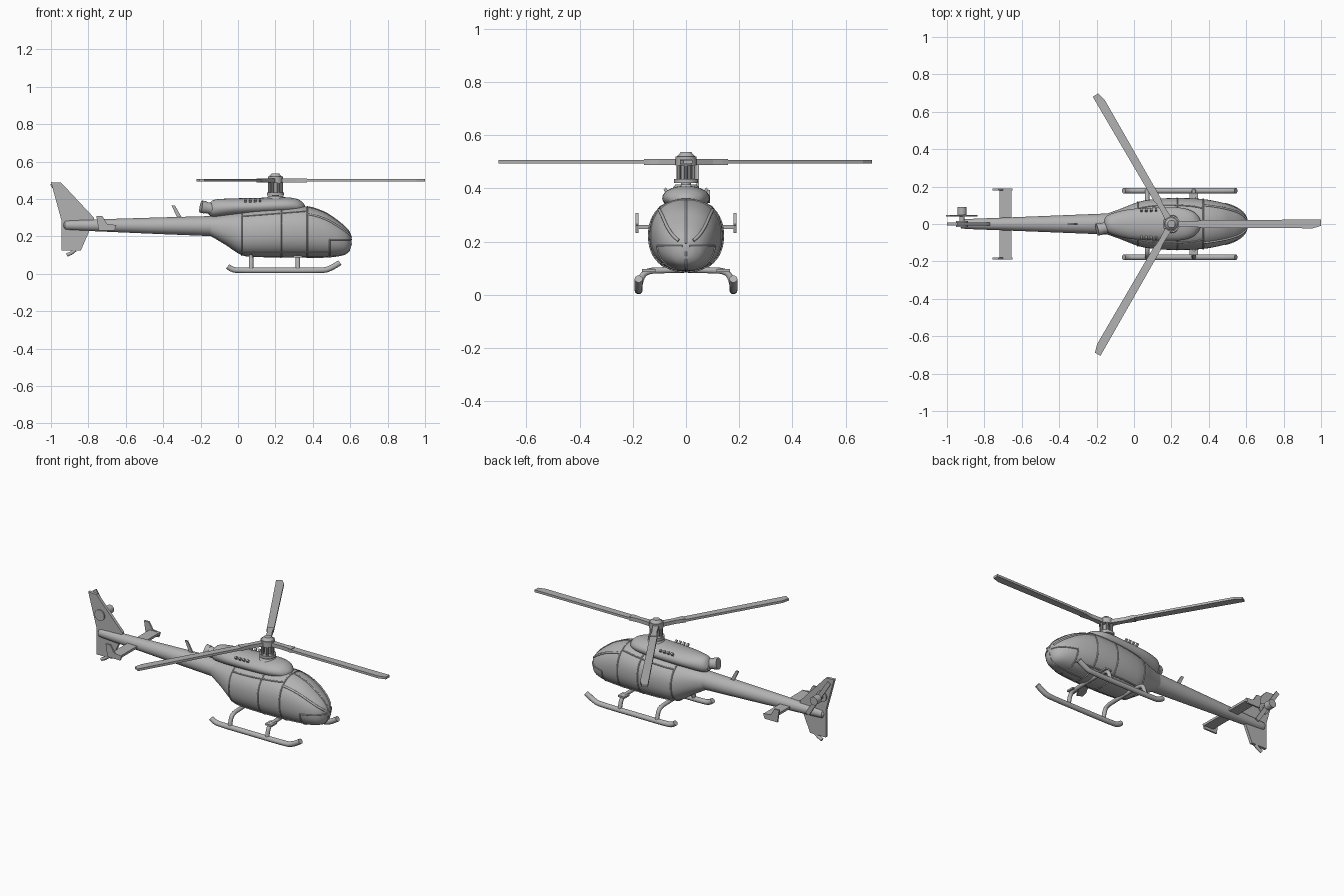
import bpy, bmesh
from math import sin, cos, pi, radians, copysign
from mathutils import Matrix, Vector

if "Cube" in bpy.data.objects:
    bpy.data.objects.remove(bpy.data.objects["Cube"])

grey = bpy.data.materials.new("plain grey")
grey.use_nodes = True
grey.diffuse_color = (0.45, 0.45, 0.45, 1)
grey.node_tree.nodes["Principled BSDF"].inputs["Base Color"].default_value = grey.diffuse_color


def add(name, data, smooth=False):
    obj = bpy.data.objects.new(name, data)
    bpy.context.collection.objects.link(obj)
    data.materials.append(grey)
    if smooth:
        bpy.ops.object.select_all(action='DESELECT')
        obj.select_set(True)
        bpy.context.view_layer.objects.active = obj
        bpy.ops.object.shade_smooth_by_angle(angle=radians(35))
    return obj


def from_bmesh(name, bm, smooth=False):
    bmesh.ops.recalc_face_normals(bm, faces=bm.faces)
    mesh = bpy.data.meshes.new(name)
    bm.to_mesh(mesh)
    bm.free()
    return add(name, mesh, smooth)


def densify(stations, steps=5):
    """Catmull-Rom smoothing of (x, bottom, top, half width) stations."""
    rows = [Vector(s) for s in stations]
    out = []
    for i in range(len(rows) - 1):
        a, b, c = rows[max(i - 1, 0)], rows[i], rows[i + 1]
        d = rows[min(i + 2, len(rows) - 1)]
        for k in range(steps):
            t = k / steps
            out.append(b + (c - a) * t / 2 + (a * 2 - b * 5 + c * 4 - d) * t * t / 2
                       + (b * 3 - a - c * 3 + d) * t ** 3 / 2)
    return out + [rows[-1]]


def section(row, angle, power):
    x, low, high, half = row
    c, s = cos(angle), sin(angle)
    y = half * copysign(abs(c) ** (2 / power), c)
    z = (low + high) / 2 + (high - low) / 2 * copysign(abs(s) ** (2 / power), s)
    return Vector((x, y, z))


def loft(name, rows, power=2.0, count=40):
    bm = bmesh.new()
    rings = [[bm.verts.new(section(r, 2 * pi * k / count, power)) for k in range(count)] for r in rows]
    for a, b in zip(rings, rings[1:]):
        for k in range(count):
            j = (k + 1) % count
            bm.faces.new((a[k], a[j], b[j], b[k]))
    bm.faces.new(rings[0])
    bm.faces.new(rings[-1])
    return from_bmesh(name, bm, True)


def tube(name, points, radius, kind='POLY'):
    curve = bpy.data.curves.new(name, 'CURVE')
    curve.dimensions = '3D'
    curve.bevel_depth = radius
    curve.bevel_resolution = 3
    curve.use_fill_caps = True
    spline = curve.splines.new(kind)
    spline.points.add(len(points) - 1)
    for p, co in zip(spline.points, points):
        p.co = (*co, 1)
    if kind == 'NURBS':
        spline.order_u = 3
        spline.use_endpoint_u = True
    return add(name, curve)


def prism(name, outline, thick, upright=True, matrix=Matrix()):
    """Flat plate: the outline lies in xz when upright, otherwise in xy."""
    bm = bmesh.new()
    place = (lambda u, v, w: (u, w, v)) if upright else (lambda u, v, w: (u, v, w))
    a, b = [[bm.verts.new(place(u, v, w)) for u, v in outline] for w in (-thick / 2, thick / 2)]
    bm.faces.new(a)
    bm.faces.new(b)
    for i in range(len(a)):
        j = (i + 1) % len(a)
        bm.faces.new((a[i], a[j], b[j], b[i]))
    bm.transform(matrix)
    return from_bmesh(name, bm)


def rod(name, start, end, r1, r2=None, sides=24):
    start, end = Vector(start), Vector(end)
    way = end - start
    bm = bmesh.new()
    bmesh.ops.create_cone(bm, cap_ends=True, segments=sides, radius1=r1, radius2=r1 if r2 is None else r2,
                          depth=way.length)
    bm.transform(Matrix.Translation((start + end) / 2) @ way.to_track_quat('Z', 'Y').to_matrix().to_4x4())
    return from_bmesh(name, bm, True)


def box(name, size, matrix):
    bm = bmesh.new()
    bmesh.ops.create_cube(bm, size=1)
    bm.transform(matrix @ Matrix.Diagonal((*size, 1)))
    return from_bmesh(name, bm)


# Cabin, tail boom and engine cowl
cabin = densify([(-.16, .21, .3, .05), (-.07, .157, .318, .082), (.02, .1, .335, .117), (.1, .09, .348, .132),
                 (.22, .088, .358, .139), (.36, .088, .36, .134), (.46, .09, .33, .117), (.53, .096, .285, .095),
                 (.577, .109, .245, .067), (.6, .135, .215, .036), (.607, .172, .188, .008)])
POWER = 2.25
loft("cabin", cabin, POWER)
loft("tail_boom", densify([(-.1, .2, .31, .058), (-.4, .212, .302, .046), (-.7, .225, .293, .034),
                           (-.9, .234, .286, .026), (-.925, .24, .28, .019), (-.935, .253, .267, .006)], 4), count=28)
cowl = densify([(-.16, .32, .36, .025), (-.13, .305, .395, .052), (-.03, .31, .403, .078), (.1, .315, .406, .087),
                (.24, .32, .41, .088), (.31, .325, .402, .07), (.345, .33, .383, .04), (.358, .345, .365, .01)])
loft("engine_cowl", cowl)


# Raised frames lying on the cabin surface
def row_at(x):
    for a, b in zip(cabin, cabin[1:]):
        if a.x <= x <= b.x:
            return a.lerp(b, (x - a.x) / (b.x - a.x))
    return cabin[-1]


def span(a, b, count=20):
    return [a + (b - a) * i / count for i in range(count + 1)]


def at_height(x, z, side):
    low, high, half = row_at(x)[1:]
    t = min(abs((z - (low + high) / 2) / ((high - low) / 2)), 1)
    return (x, side * half * (1 - t ** POWER) ** (1 / POWER), z)


for x in (.02, .23, .37):
    tube("door_frame", [section(row_at(x), a, POWER) for a in span(-pi / 2, pi * 1.5, 48)], .004)
for angle in (pi / 2, -pi / 2):
    tube("nose_centre_frame", [section(row_at(x), angle, POWER) for x in span(.37, .606)], .004)
for side in (1, -1):
    tube("chin_frame", [at_height(x, .183, side) for x in span(.49, .606)], .004)
    tube("chin_post", [at_height(.49, z, side) for z in span(.095, .183)], .004)
    tube("sill_frame", [at_height(x, .118, side) for x in span(.02, .49)], .004)
    tube("door_top_frame", [at_height(x, .306 + .08 * x, side) for x in span(.02, .37)], .004)
    tube("windshield_frame", [section(row_at(x), pi / 2 - side * pi * .26, POWER) for x in span(.37, .6)], .006)

# Cowl vents and exhaust
for side in (1, -1):
    for i in range(4):
        tilt = Matrix.Rotation(side * radians(-38), 4, 'X')
        spot = Matrix.Translation((.04 + i * .026, side * .07, .386))
        box("cowl_vent", (.012, .012, .034), spot @ tilt)
rod("exhaust_pipe", (-.11, -.012, .342), (-.19, -.028, .358), .03)
rod("exhaust_rim", (-.175, -.025, .355), (-.198, -.03, .36), .033)

# Landing gear
for side in (1, -1):
    y = side * .178
    tube("skid", [(-.055, y, .04), (-.035, y, .024), (0, y, .018), (.2, y, .018), (.44, y, .018), (.49, y, .024),
                  (.545, y, .06)], .0155, 'NURBS')
    for x in (.07, .32):
        tube("skid_strut", [(x, 0, .095), (x, side * .09, .093), (x, side * .15, .09), (x, side * .172, .06),
                            (x, y, .018)], .012, 'NURBS')
    box("boarding_step", (.045, .05, .01), Matrix.Translation((.32, side * .14, .092)))

# Tail fin, tail skid and antenna
prism("tail_fin", [(-1, .49), (-.945, .487), (-.77, .3), (-.775, .275), (-.84, .125), (-.945, .125), (-.945, .29)], .018)
tube("tail_skid", [(-.87, 0, .128), (-.89, 0, .112), (-.915, 0, .1)], .01)
prism("antenna", [(-.355, .365), (-.337, .365), (-.3, .3), (-.325, .3)], .008)

# Tail rotor
rod("fin_boss", (-.92, -.016, .37), (-.92, .016, .37), .033)
rod("tail_rotor_shaft", (-.92, 0, .37), (-.92, .06, .37), .013)
rod("tail_rotor_hub", (-.92, .048, .37), (-.92, .09, .37), .025)
box("tail_rotor_blade", (.025, .008, .27), Matrix.Translation((-.92, .044, .37)) @ Matrix.Rotation(radians(-33), 4, 'Y'))

# Stabiliser with end plates
box("stabiliser", (.066, .36, .014), Matrix.Translation((-.687, 0, .255)))
for side in (1, -1):
    prism("stabiliser_end_plate", [(-.757, .308), (-.725, .308), (-.7, .266), (-.65, .261), (-.66, .232), (-.745, .232)],
          .01, True, Matrix.Translation((0, side * .184, 0)))

# Rotor mast
rod("mast", (.2, 0, .39), (.2, 0, .52), .018)
rod("mast_base", (.2, 0, .395), (.2, 0, .415), .055, .04)
rod("swash_plate", (.2, 0, .42), (.2, 0, .436), .046)
for i in range(6):
    dx, dy = .032 * cos(i * pi / 3), .032 * sin(i * pi / 3)
    rod("control_rod", (.2 + dx, dy, .43), (.2 + dx, dy, .5), .008, sides=10)
rod("rotor_hub", (.2, 0, .486), (.2, 0, .52), .04)
rod("hub_cap", (.2, 0, .518), (.2, 0, .536), .036, .02)

# Main rotor blades
for i in range(3):
    turn = Matrix.Translation((.2, 0, .5)) @ Matrix.Rotation(i * 2 * pi / 3, 4, 'Z')
    prism("main_blade", [(.15, .02), (.8, .024), (.8, -.01), (.755, -.023), (.15, -.02)], .014, False, turn)
    prism("blade_grip", [(.02, .018), (.11, .014), (.17, .02), (.17, -.02), (.11, -.014), (.02, -.018)], .022, False, turn)
